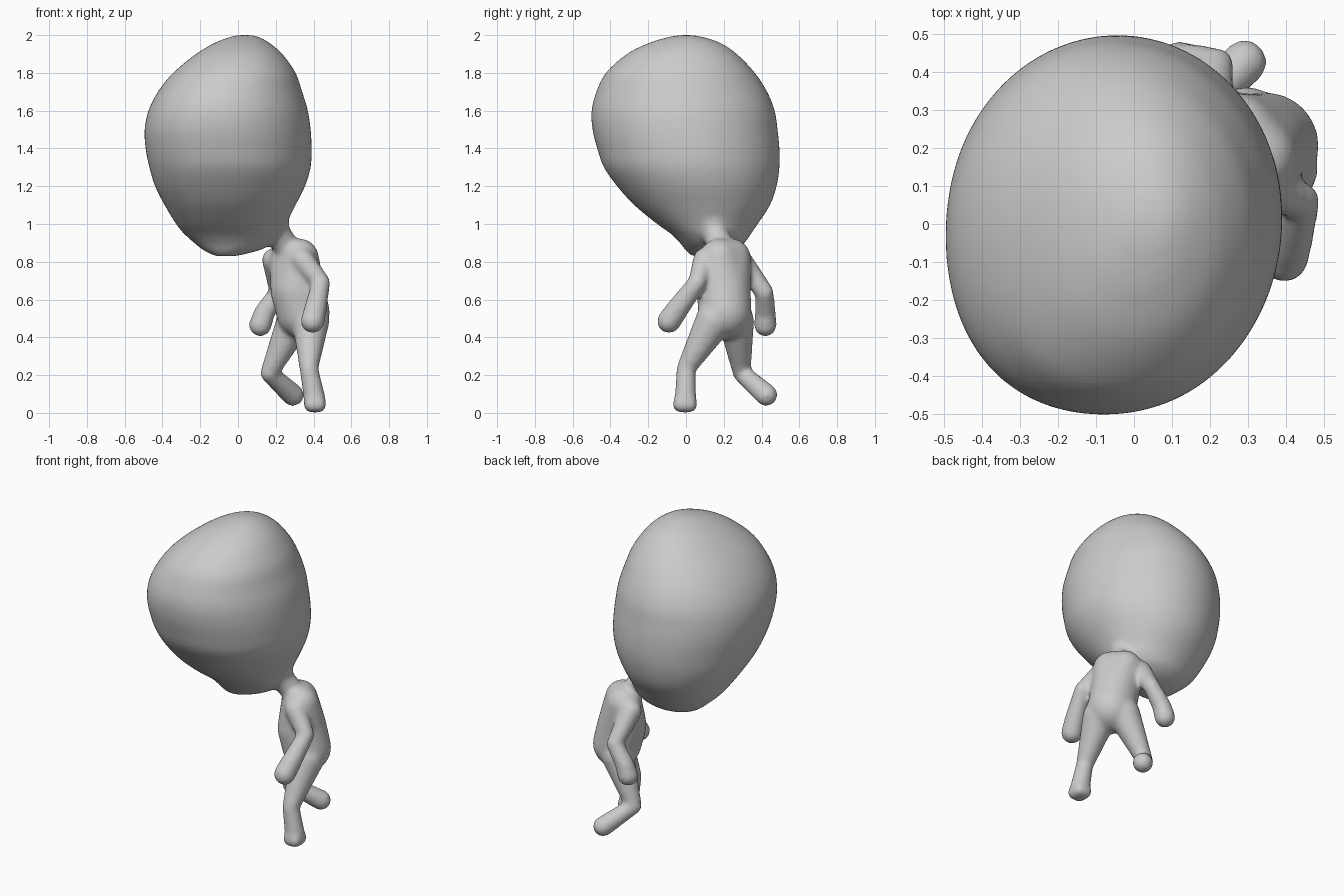
import bpy, bmesh, math
from mathutils import Vector

cube = bpy.data.objects.get("Cube")
if cube:
    bpy.data.objects.remove(cube, do_unlink=True)

skin = bpy.data.materials.new("plain_grey")
skin.use_nodes = True
grey = (0.6, 0.6, 0.6, 1)
skin.diffuse_color = grey
skin.node_tree.nodes["Principled BSDF"].inputs["Base Color"].default_value = grey

bm = bmesh.new()


def ball_directions(count=200):
    """Evenly spread unit vectors."""
    spread = []
    for i in range(count):
        h = 1 - (2 * i + 1) / count
        w = math.sqrt(1 - h * h)
        a = i * math.pi * (3 - math.sqrt(5))
        spread.append(Vector((w * math.cos(a), w * math.sin(a), h)))
    return spread


directions = ball_directions()


def add_hull(*balls):
    """Closed shell stretched around balls given as (x, y, z, radius)."""
    verts = [bm.verts.new(Vector(ball[:3]) + d * (ball[3] + 0.004))
             for ball in balls for d in directions]
    bmesh.ops.convex_hull(bm, input=verts)
    for v in [v for v in bm.verts if not v.link_faces]:
        bm.verts.remove(v)


def add_limb(*balls):
    for a, b in zip(balls, balls[1:]):
        add_hull(a, b)


def smooth_rows(rows, steps=5):
    """Fill in rows along a spline through the given ones."""
    padded = [rows[0], *rows, rows[-1]]
    result = []
    for p, q, r, s in zip(padded, padded[1:], padded[2:], padded[3:]):
        for k in range(steps):
            t = k / steps
            result.append([b + t / 2 * (c - a + t * (2 * a - 5 * b + 4 * c - d
                                                     + t * (3 * b - a - 3 * c + d)))
                           for a, b, c, d in zip(p, q, r, s)])
    return result + [rows[-1]]


def add_loft(rows, sides=64):
    """Stack of ovals given as (z, x min, x max, y min, y max), fuller at the face."""
    rings = []
    for z, x0, x1, y0, y1 in rows:
        ring = []
        for i in range(sides):
            a = math.tau * i / sides
            r = 0.5 + 0.035 * max(0, math.cos(a - math.radians(225))) ** 6
            ring.append(bm.verts.new(((x0 + x1) / 2 + (x1 - x0) * r * math.cos(a),
                                      (y0 + y1) / 2 + (y1 - y0) * r * math.sin(a), z)))
        rings.append(ring)
    for low, high in zip(rings, rings[1:]):
        for i in range(sides):
            j = (i + 1) % sides
            bm.faces.new((low[i], low[j], high[j], high[i]))
    bm.faces.new(rings[0][::-1])
    bm.faces.new(rings[-1])


# Large tilted head
add_loft(smooth_rows([
    (0.83, -0.12, -0.01, 0.03, 0.15),
    (0.86, -0.18, 0.11, -0.0, 0.25),
    (0.9, -0.23, 0.19, -0.03, 0.31),
    (0.95, -0.285, 0.235, -0.08, 0.345),
    (1.0, -0.325, 0.255, -0.15, 0.38),
    (1.1, -0.385, 0.305, -0.27, 0.445),
    (1.2, -0.435, 0.355, -0.36, 0.48),
    (1.3, -0.465, 0.385, -0.43, 0.495),
    (1.4, -0.485, 0.39, -0.465, 0.495),
    (1.5, -0.49, 0.385, -0.49, 0.485),
    (1.6, -0.47, 0.37, -0.495, 0.47),
    (1.7, -0.42, 0.34, -0.47, 0.43),
    (1.8, -0.34, 0.305, -0.42, 0.365),
    (1.9, -0.22, 0.235, -0.31, 0.27),
    (1.96, -0.12, 0.165, -0.19, 0.18),
    (1.99, -0.04, 0.11, -0.09, 0.09),
    (2.0, 0.0, 0.07, -0.03, 0.03),
]))

# Short neck flaring into the head
add_limb((0.15, 0.13, 1.08, 0.12), (0.2, 0.145, 0.97, 0.065), (0.26, 0.19, 0.87, 0.065))

# Torso: shoulders, waist and seat
add_hull((0.325, 0.175, 0.82, 0.1), (0.27, 0.24, 0.82, 0.1), (0.315, 0.2, 0.65, 0.14))
add_limb((0.315, 0.2, 0.65, 0.14), (0.345, 0.205, 0.53, 0.138))

# Right arm, then left arm: shoulder, elbow, wrist, hand
add_limb((0.19, 0.285, 0.81, 0.06), (0.215, 0.415, 0.64, 0.045),
         (0.14, 0.42, 0.53, 0.052), (0.118, 0.42, 0.465, 0.057))
add_limb((0.34, 0.1, 0.81, 0.06), (0.44, 0.06, 0.69, 0.045),
         (0.41, -0.045, 0.55, 0.056), (0.395, -0.09, 0.485, 0.06))

# Right leg, then left leg: hip, knee, ankle
add_limb((0.3, 0.265, 0.49, 0.092), (0.165, 0.295, 0.21, 0.044), (0.29, 0.425, 0.095, 0.056))
add_limb((0.385, 0.15, 0.49, 0.096), (0.375, 0.0, 0.235, 0.046), (0.405, -0.003, 0.08, 0.054))

# Left foot with a blunt sole
add_hull((0.405, -0.003, 0.09, 0.05), *[(x, y, 0.044, 0.038)
                                        for x in (0.39, 0.425) for y in (-0.028, 0.018)])

bmesh.ops.recalc_face_normals(bm, faces=bm.faces)
mesh = bpy.data.meshes.new("figure")
bm.to_mesh(mesh)
bm.free()
mesh.materials.append(skin)
figure = bpy.data.objects.new("big_headed_figure", mesh)
bpy.context.collection.objects.link(figure)

# Fuse the parts into one smooth skin
fuse = figure.modifiers.new("fuse", "REMESH")
fuse.mode = "VOXEL"
fuse.voxel_size = 0.012
fuse.use_smooth_shade = True
soften = figure.modifiers.new("soften", "SMOOTH")
soften.factor = 0.5
soften.iterations = 14
